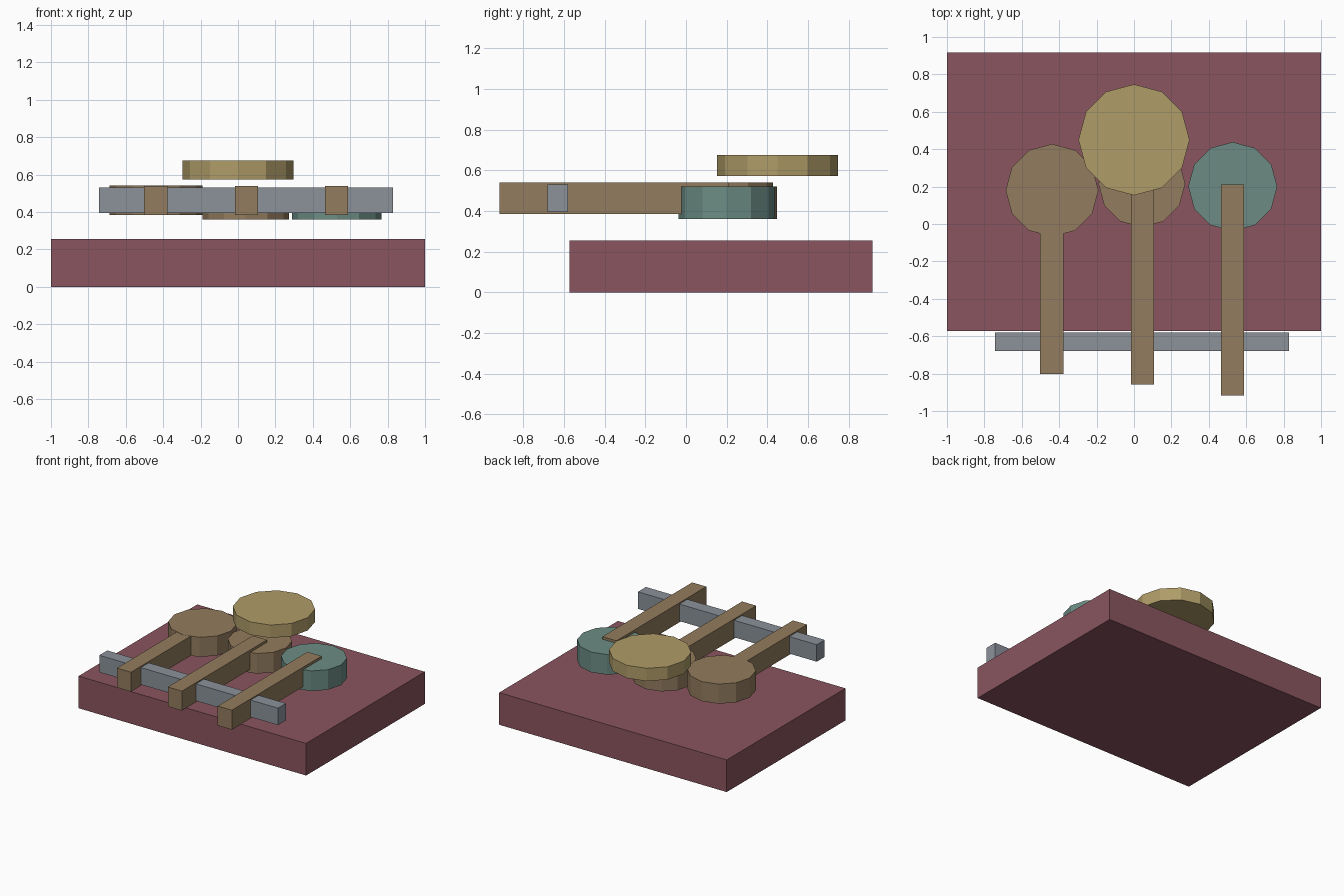
import bpy, bmesh, math

if "Cube" in bpy.data.objects:
    bpy.data.objects.remove(bpy.data.objects["Cube"])


def material(name, rgb):
    m = bpy.data.materials.new(name)
    lin = [((c / 255 + 0.055) / 1.055) ** 2.4 for c in rgb]
    m.diffuse_color = (*lin, 1)
    m.use_nodes = True
    m.node_tree.nodes["Principled BSDF"].inputs["Base Color"].default_value = m.diffuse_color
    return m


maroon = material("maroon", (138, 85, 95))
steel = material("steel grey", (139, 146, 154))
brown = material("wood brown", (147, 124, 94))
teal = material("muted teal", (108, 140, 132))
sand = material("sand yellow", (175, 156, 104))


def finish(bm, name, mat):
    me = bpy.data.meshes.new(name)
    bm.to_mesh(me)
    bm.free()
    me.materials.append(mat)
    bpy.context.collection.objects.link(bpy.data.objects.new(name, me))


def box(name, x, y, z, mat):
    bm = bmesh.new()
    bmesh.ops.create_cube(bm, size=1)
    for v in bm.verts:
        v.co = [lo + (c + 0.5) * (hi - lo) for c, (lo, hi) in zip(v.co, (x, y, z))]
    finish(bm, name, mat)


def disc(name, x, y, r, z0, z1, mat):
    bm = bmesh.new()
    bmesh.ops.create_cone(bm, cap_ends=True, segments=12, radius1=r, radius2=r, depth=z1 - z0)
    bmesh.ops.translate(bm, verts=bm.verts, vec=(x, y, (z0 + z1) / 2))
    finish(bm, name, mat)


# Base slab and front cross bar
box("base", (-1, 1), (-0.573, 0.917), (0, 0.255), maroon)
box("cross_bar", (-0.743, 0.828), (-0.68, -0.58), (0.395, 0.53), steel)

# Three arms, each ending near the middle of its disc
for name, x, y0, y1 in (("left_arm", -0.44, -0.803, 0.18),
                        ("middle_arm", 0.045, -0.857, 0.21),
                        ("right_arm", 0.526, -0.917, 0.21)):
    box(name, (x - 0.062, x + 0.062), (y0, y1), (0.385, 0.54), brown)

# Twelve-sided discs
disc("left_disc", -0.438, 0.18, 0.248, 0.385, 0.541, brown)
disc("middle_disc", 0.042, 0.215, 0.232, 0.36, 0.52, brown)
disc("right_disc", 0.528, 0.2, 0.238, 0.36, 0.52, teal)
disc("upper_disc", 0, 0.45, 0.297, 0.573, 0.675, sand)
